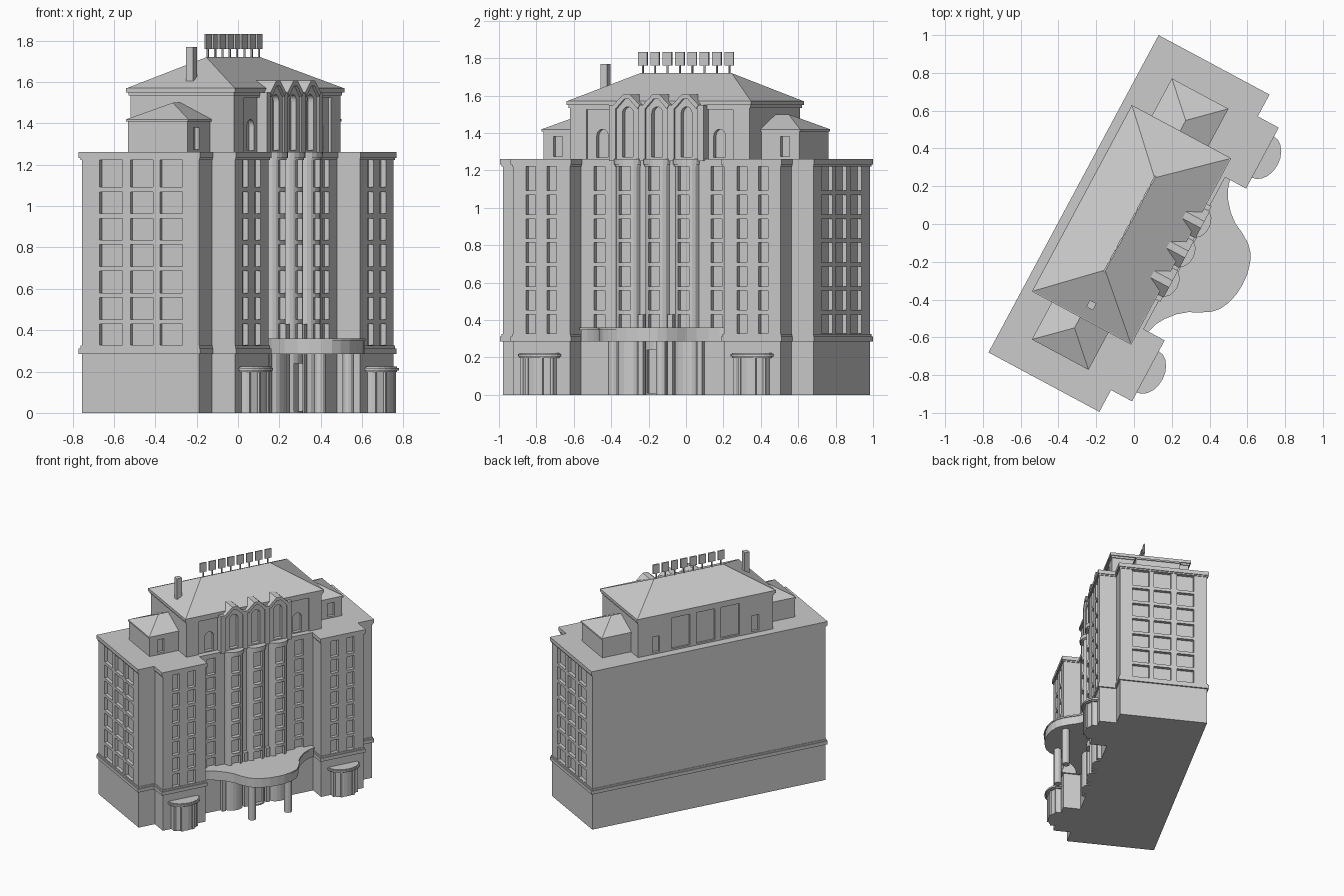
import bpy, bmesh, math
from mathutils import Matrix, Vector

if "Cube" in bpy.data.objects:
    bpy.data.objects.remove(bpy.data.objects["Cube"])

# Local frame: u along the long facade, v from back wall to front, z up
PLACE = Matrix.Translation((-0.32, 0.16, 0)) @ Matrix.Rotation(math.radians(61.8), 4, 'Z')


def ring_prism(bm, ring, vec):
    lo = [bm.verts.new(p) for p in ring]
    hi = [bm.verts.new(Vector(p) + Vector(vec)) for p in ring]
    bm.faces.new(lo)
    bm.faces.new(hi)
    n = len(ring)
    for i in range(n):
        bm.faces.new((lo[i], lo[(i + 1) % n], hi[(i + 1) % n], hi[i]))


def plan(bm, pts, z0, z1):
    ring_prism(bm, [(u, v, z0) for u, v in pts], (0, 0, z1 - z0))


def upright(bm, pts, v0, v1):
    ring_prism(bm, [(u, v0, z) for u, z in pts], (0, v1 - v0, 0))


def box(bm, u0, u1, v0, v1, z0, z1):
    plan(bm, [(u0, v0), (u1, v0), (u1, v1), (u0, v1)], z0, z1)


def hip(bm, u0, u1, v0, v1, z0, r0, r1, rv, z1):
    c = [bm.verts.new(p) for p in ((u0, v0, z0), (u1, v0, z0), (u1, v1, z0), (u0, v1, z0))]
    a, b = bm.verts.new((r0, rv, z1)), bm.verts.new((r1, rv, z1))
    for f in ((c[0], c[1], c[2], c[3]), (c[0], c[1], b, a), (c[2], c[3], a, b),
              (c[1], c[2], b), (c[3], c[0], a)):
        bm.faces.new(f)


def arch(u, w, z0, z1):
    r = w / 2
    return [(u - r, z0), (u + r, z0)] + [(u + r * math.cos(t), z1 - r + r * math.sin(t))
            for t in [math.pi * k / 8 for k in range(9)]]


def finish(name, bm, cutter=None):
    for v in bm.verts:
        v.co.y = -v.co.y
    bmesh.ops.recalc_face_normals(bm, faces=bm.faces[:])
    me = bpy.data.meshes.new(name)
    bm.to_mesh(me)
    bm.free()
    ob = bpy.data.objects.new(name, me)
    bpy.context.collection.objects.link(ob)
    ob.matrix_world = PLACE
    if cutter:
        mod = ob.modifiers.new("openings", 'BOOLEAN')
        mod.operation, mod.solver, mod.object = 'DIFFERENCE', 'EXACT', cutter
        cutter.hide_render = True
        cutter.hide_set(True)
    return ob


def offset(pts, d):
    # mitred outward offset of a counter-clockwise outline
    out, n = [], len(pts)
    for i in range(n):
        a, b, c = (Vector(pts[(i + k) % n]) for k in (-1, 0, 1))
        e, f = (b - a).normalized(), (c - b).normalized()
        n1, n2 = Vector((e.y, -e.x)), Vector((f.y, -f.x))
        out.append(tuple(b + (n1 + n2) * (d / (1 + n1.dot(n2)))))
    return out


# Outline of the building with three curved bays in the middle
BAYS = (0.178, 0.0, -0.178)
half = [(0.953, 0.666), (0.822, 0.666), (0.822, 0.792), (0.456, 0.792), (0.456, 0.666)]
bays = [(c + 0.078 * math.cos(t), 0.666 + 0.052 * math.sin(t))
        for c in BAYS for t in [math.pi * k / 8 for k in range(9)]]
outline = [(-0.953, 0), (0.953, 0)] + half + bays + [(-u, v) for u, v in reversed(half)]
wall = offset(outline, -0.011)

# Window openings, seven floors
bm = bmesh.new()
for i in range(7):
    top = 0.43 + 0.1278 * i
    z0, z1 = (0.328 if i == 0 else top - 0.105), (1.225 if i == 6 else top)
    for s in (-1, 1):
        for v in (0.172, 0.34, 0.502):
            box(bm, *sorted((s * 0.917, s * 1.0)), v - 0.063, v + 0.063, z0, z1)
        for u in (0.577, 0.705):
            box(bm, s * u - 0.029, s * u + 0.029, 0.753, 0.85, z0, z1)
        box(bm, s * 0.355 - 0.034, s * 0.355 + 0.034, 0.628, 0.75, z0, z1)
    for u in BAYS:
        box(bm, u - 0.034, u + 0.034, 0.672, 0.78, z0, z1)
box(bm, -0.045, 0.045, 0.672, 0.78, 0.01, 0.24)
windows = finish("window_cutter", bm)

bm = bmesh.new()
plan(bm, wall, 0, 1.255)
finish("main_building", bm, windows)

# Cornice bands
for name, z0, z1 in (("lower_cornice", 0.285, 0.312), ("roof_cornice", 1.232, 1.262)):
    bm = bmesh.new()
    plan(bm, outline, z0, z1)
    if z0 < 1:
        plan(bm, offset(outline, -0.006), z1, z1 + 0.013)
    else:
        plan(bm, offset(outline, -0.006), z0 - 0.01, z0)
    finish(name, bm)

# Entrance canopy, columns and piers between the bays
edge = [(0.45, 0.69), (0.40, 0.705), (0.35, 0.735), (0.30, 0.778), (0.26, 0.828), (0.235, 0.88),
        (0.20, 0.935), (0.165, 0.968), (0.12, 0.99), (0.06, 1.006)]
canopy = [(-0.45, 0.64), (0.45, 0.64)] + edge + [(0, 1.01)] + [(-u, v) for u, v in reversed(edge)]
bm = bmesh.new()
plan(bm, canopy, 0.285, 0.348)
plan(bm, offset(canopy, 0.006), 0.348, 0.36)
finish("entrance_canopy", bm)
bm = bmesh.new()
for s in (-1, 1):
    plan(bm, [(s * 0.145 + 0.028 * math.cos(t), 0.89 + 0.028 * math.sin(t))
              for t in [math.tau * k / 12 for k in range(12)]], 0, 0.29)
finish("canopy_columns", bm)
bm = bmesh.new()
for u in (-0.267, -0.089, 0.089, 0.267):
    box(bm, u - 0.015, u + 0.015, 0.63, 0.685, 0, 0.43 if abs(u) < 0.1 else 0.29)
finish("entrance_piers", bm)

# Rounded shop-front bays on the wings, with lipped roofs
for s, side in ((-1, "left"), (1, "right")):
    bm = bmesh.new()
    for a, b, z0, z1 in ((0.098, 0.065, 0, 0.2), (0.115, 0.08, 0.198, 0.205),
                         (0.124, 0.09, 0.205, 0.218), (0.115, 0.08, 0.218, 0.224)):
        pts = [(s * 0.645 + a * math.cos(t), 0.79 + b * math.sin(t))
               for t in [math.pi * k / 10 for k in range(11)]]
        plan(bm, [(s * 0.645 - a, 0.76), (s * 0.645 + a, 0.76)] + pts, z0, z1)
    for k in (-0.09, -0.045, 0.045, 0.09):
        v = 0.79 + 0.065 * math.sqrt(1 - (k / 0.098) ** 2)
        box(bm, s * 0.645 + k - 0.008, s * 0.645 + k + 0.008, v - 0.01, v + 0.008, 0, 0.2)
    finish(side + "_wing_bay", bm)

# Penthouse with recessed panels, arched windows and back doors
bm = bmesh.new()
for s in (-1, 1):
    upright(bm, arch(s * 0.355, 0.07, 1.27, 1.42), 0.595, 0.70)
    box(bm, s * 0.40 - 0.03, s * 0.40 + 0.03, 0.0, 0.085, 1.275, 1.40)
for u in (-0.2, 0, 0.2):
    box(bm, u - 0.075, u + 0.075, 0.0, 0.08, 1.275, 1.52)
pent_cut = finish("penthouse_cutter", bm)
bm = bmesh.new()
box(bm, -0.545, 0.545, 0.065, 0.622, 1.25, 1.55)
finish("penthouse", bm, pent_cut)
bm = bmesh.new()
for s in (-1, 1):
    box(bm, *sorted((s * 0.445, s * 0.545)), 0.6, 0.634, 1.25, 1.55)
box(bm, -0.46, 0.46, 0.6, 0.634, 1.525, 1.55)
finish("penthouse_corner_piers", bm)
bm = bmesh.new()
box(bm, -0.552, 0.552, 0.058, 0.638, 1.535, 1.55)
box(bm, -0.56, 0.56, 0.05, 0.646, 1.55, 1.572)
hip(bm, -0.555, 0.555, 0.055, 0.641, 1.572, -0.277, 0.277, 0.338, 1.72)
finish("main_roof", bm)

# Three gabled tall windows with piers
bm = bmesh.new()
for u in BAYS:
    upright(bm, arch(u, 0.066, 1.272, 1.54), 0.635, 0.75)
gable_cut = finish("gable_cutter", bm)
bm = bmesh.new()
for u in BAYS:
    upright(bm, [(u - 0.072, 1.25), (u + 0.072, 1.25), (u + 0.072, 1.535), (u + 0.018, 1.59),
                 (u - 0.018, 1.59), (u - 0.072, 1.535)], 0.56, 0.665)
finish("gable_windows", bm, gable_cut)
bm = bmesh.new()
for u in BAYS:
    outer = [(-0.08, 1.55), (-0.02, 1.607), (0.02, 1.607), (0.08, 1.55)]
    inner = [(0.065, 1.53), (0.015, 1.582), (-0.015, 1.582), (-0.065, 1.53)]
    upright(bm, [(u + a, z) for a, z in outer + inner], 0.52, 0.68)
for u in (-0.267, -0.089, 0.089, 0.267):
    box(bm, u - 0.02, u + 0.02, 0.6, 0.675, 1.25, 1.55)
finish("gable_hoods_and_piers", bm)

# Low hipped side blocks
for s, side in ((-1, "left"), (1, "right")):
    bm = bmesh.new()
    box(bm, *sorted((s * 0.66, s * 0.715)), 0.48, 0.56, 1.275, 1.38)
    cut = finish(side + "_block_cutter", bm)
    bm = bmesh.new()
    box(bm, *sorted((s * 0.53, s * 0.777)), 0.177, 0.503, 1.25, 1.412)
    finish(side + "_roof_block", bm, cut)
    bm = bmesh.new()
    box(bm, *sorted((s * 0.53, s * 0.784)), 0.17, 0.51, 1.408, 1.42)
    hip(bm, s * 0.784, s * 0.45, 0.17, 0.51, 1.42, s * 0.623, s * 0.45, 0.34, 1.5)
    finish(side + "_block_roof", bm)

# Chimney
bm = bmesh.new()
box(bm, -0.495, -0.455, 0.342, 0.382, 1.58, 1.77)
finish("chimney", bm)

# Row of blank sign plates on posts along the ridge
bm = bmesh.new()
for k in range(8):
    u = -0.262 + 0.0749 * k
    box(bm, u - 0.027, u + 0.027, 0.333, 0.343, 1.76, 1.832)
    box(bm, u - 0.004, u + 0.004, 0.334, 0.342, 1.70, 1.765)
finish("roof_sign_plates", bm)
